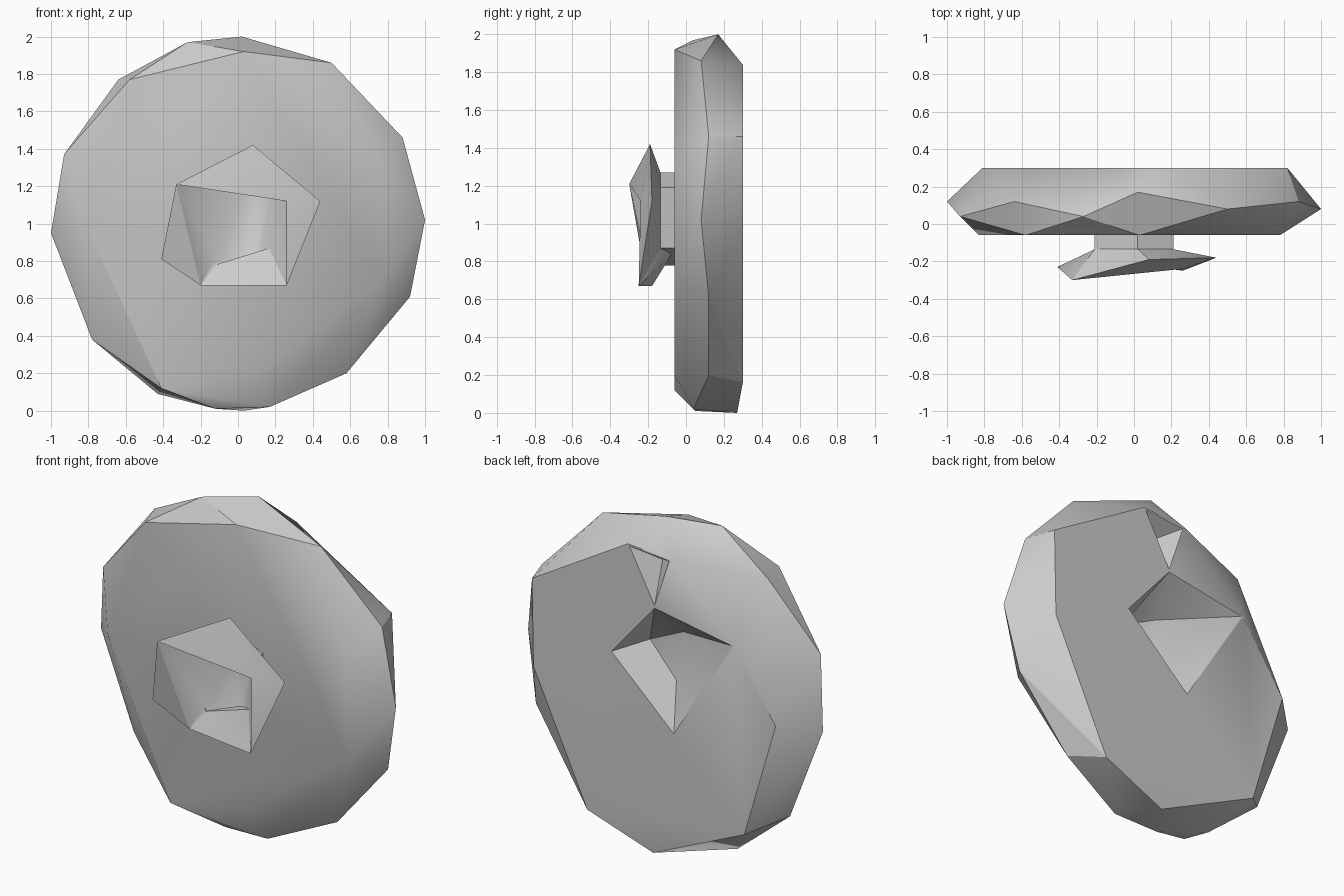
import bpy
import bmesh
import math

cube = bpy.data.objects.get("Cube")
if cube:
    bpy.data.objects.remove(cube, do_unlink=True)

# One plain grey for every part
grey = bpy.data.materials.new("stone_grey")
grey.use_nodes = True
colour = (0.6, 0.6, 0.6, 1)
grey.diffuse_color = colour
grey.node_tree.nodes["Principled BSDF"].inputs["Base Color"].default_value = colour


def make_object(name, bm):
    """Turn a bmesh into a linked object with outward normals."""
    bmesh.ops.recalc_face_normals(bm, faces=bm.faces[:])
    mesh = bpy.data.meshes.new(name)
    bm.to_mesh(mesh)
    bm.free()
    mesh.materials.append(grey)
    obj = bpy.data.objects.new(name, mesh)
    bpy.context.collection.objects.link(obj)
    return obj


def make_hull(name, points):
    """Wrap a faceted convex block around the points."""
    bm = bmesh.new()
    for point in points:
        bm.verts.new(point)
    result = bmesh.ops.convex_hull(bm, input=bm.verts[:])
    loose = [v for v in result["geom_interior"] if isinstance(v, bmesh.types.BMVert)]
    bmesh.ops.delete(bm, geom=loose, context="VERTS")
    bmesh.ops.dissolve_limit(bm, angle_limit=math.radians(1),
                             verts=bm.verts[:], edges=bm.edges[:])
    return make_object(name, bm)


def at_depth(y, outline):
    """Place an (x, z) outline at one depth."""
    return [(x, y, z) for x, z in outline]


def select_only(obj):
    bpy.ops.object.select_all(action="DESELECT")
    obj.select_set(True)
    bpy.context.view_layer.objects.active = obj


def carve(obj, cutter):
    """Subtract a cutter and keep it hidden."""
    modifier = obj.modifiers.new("carve", "BOOLEAN")
    modifier.operation = "DIFFERENCE"
    modifier.solver = "EXACT"
    modifier.object = cutter
    select_only(obj)
    bpy.ops.object.modifier_apply(modifier=modifier.name)
    cutter.hide_render = True
    cutter.hide_set(True)


# Disc: uneven rim between a front and a back face
FRONT, BACK = -0.06, 0.3
rim = [(-1, .12, .95), (-.93, .04, 1.37), (-.64, .12, 1.77), (-.27, .04, 1.97),
       (.02, .17, 2), (.5, .08, 1.86), (.88, .12, 1.46), (1, .08, 1.02),
       (.92, .12, .61), (.58, .12, .2), (.17, .04, .02), (-.12, .05, .01),
       (-.43, .12, .09), (-.78, .12, .38), (.03, .27, 0)]
front_outline = [(-.83, 1.03), (-.58, 1.77), (.03, 1.92), (.78, 1.3),
                 (.78, .7), (.1, .2), (-.41, .12)]
back_outline = [(.82, 1.46), (.18, 1.84), (-.11, 1.82), (-.53, 1.41),
                (-.81, 1), (-.6, .29), (.45, .16), (.81, .93)]
disc = make_hull("disc", rim + at_depth(FRONT, front_outline)
                 + at_depth(BACK, back_outline))

# Back pit and the small notch above it
mouth = BACK + 0.002
pit_floor = [(-.06, .11, 1.3), (-.02, .12, 1), (.17, .1, 1.19)]
pit_mouth = [(.29, 1.16), (0, 1.5), (-.52, 1.41), (-.13, .77)]
carve(disc, make_hull("pit_cutter", pit_floor + at_depth(mouth, pit_mouth)))
notch_mouth = [(.17, 1.83), (-.1, 1.81), (0, 1.51)]
carve(disc, make_hull("notch_cutter", [(.03, .18, 1.74)] + at_depth(mouth, notch_mouth)))

# Hub: flared lip (capitals), bowl floor (p to t)
corners = {
    "A": (-.33, -.3, 1.21), "B": (.26, -.24, 1.12), "C": (.26, -.25, .67),
    "D": (-.2, -.18, .67), "E": (.08, -.19, 1.42), "F": (.44, -.18, 1.12),
    "G": (-.41, -.23, .81),
    "p": (-.11, -.12, .8), "q": (.07, -.08, .83), "r": (.13, -.1, .88),
    "s": (.17, -.1, 1.15), "t": (.03, -.06, 1.2),
}
lip_faces = "AEB EFB BFC ADG"
bowl_faces = "ADp Dqp DCq Crq CBsr Bts BAt Apt ptq qts qsr"
bm = bmesh.new()
verts = {key: bm.verts.new(point) for key, point in corners.items()}
for face in (lip_faces + " " + bowl_faces).split():
    bm.faces.new([verts[key] for key in face])

# Stalk joining the lip to the disc
stalk_outline = [(-.21, 1.15), (.02, 1.27), (.21, 1.19), (.17, .87), (-.12, .78), (-.21, .95)]
rings = [[verts[key] for key in "AEFCDG"]]
for depth in (-0.135, 0):
    rings.append([bm.verts.new(point) for point in at_depth(depth, stalk_outline)])
for outer, inner in zip(rings, rings[1:]):
    for i in range(len(outer)):
        j = (i + 1) % len(outer)
        bm.faces.new((outer[i], outer[j], inner[j]))
        bm.faces.new((outer[i], inner[j], inner[i]))
bm.faces.new(rings[-1])
hub = make_object("flared_hub", bm)

# Soft shading with crisp main edges
for part in (disc, hub):
    select_only(part)
    bpy.ops.object.shade_smooth_by_angle(angle=math.radians(30))
